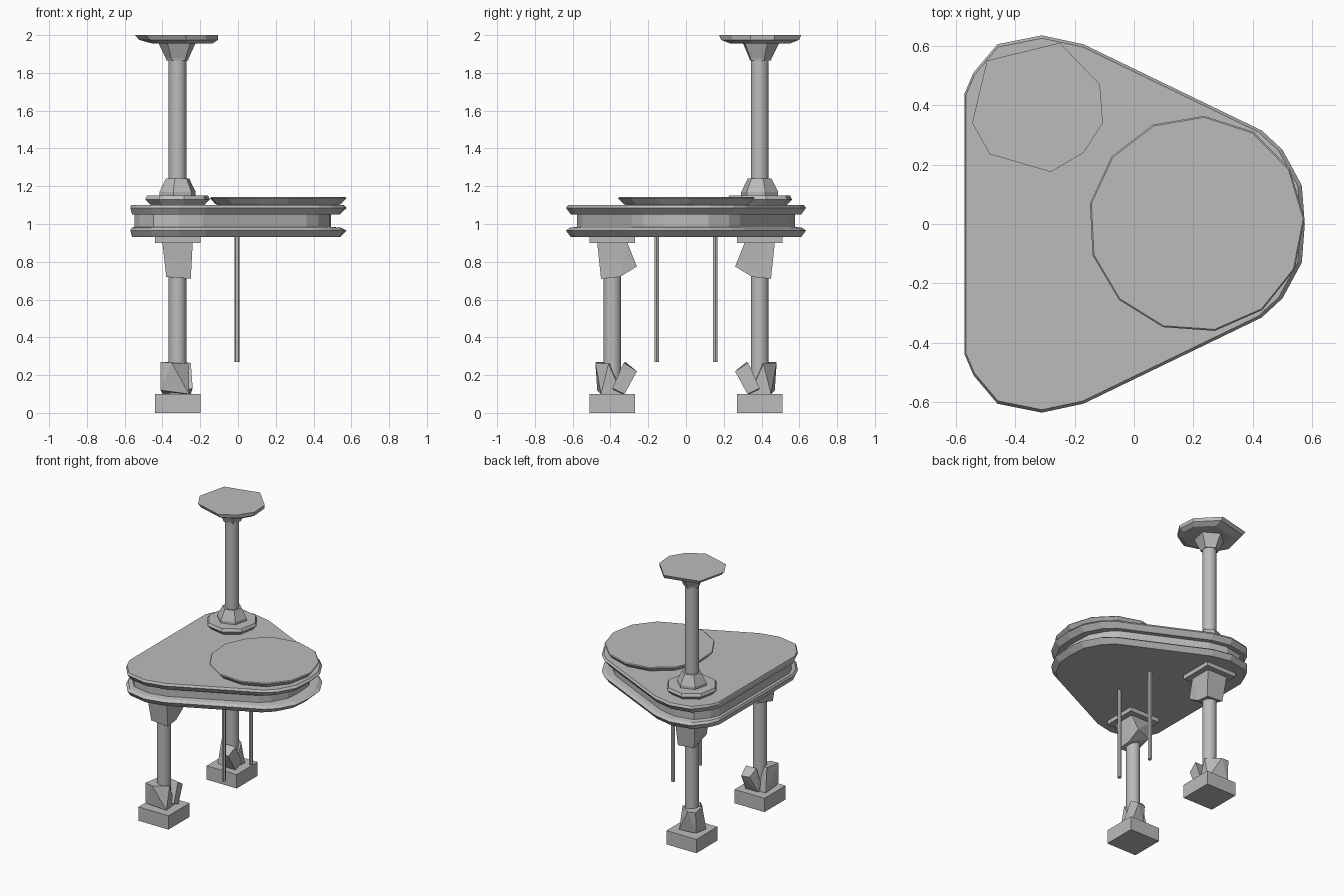
import bpy, bmesh, math
from mathutils import Vector

cube = bpy.data.objects.get("Cube")
if cube:
    bpy.data.objects.remove(cube, do_unlink=True)

grey = bpy.data.materials.new("plain_grey")
grey.use_nodes = True
grey.diffuse_color = (0.5, 0.5, 0.5, 1)
grey.node_tree.nodes["Principled BSDF"].inputs["Base Color"].default_value = (0.5, 0.5, 0.5, 1)


def finish(name, bm):
    bmesh.ops.recalc_face_normals(bm, faces=bm.faces)
    mesh = bpy.data.meshes.new(name)
    bm.to_mesh(mesh)
    bm.free()
    mesh.materials.append(grey)
    obj = bpy.data.objects.new(name, mesh)
    bpy.context.collection.objects.link(obj)
    return obj


def loft(name, rings):
    """Skin a stack of (height, outline) rings and cap both ends."""
    bm = bmesh.new()
    loops = [[bm.verts.new((x, y, z)) for x, y in pts] for z, pts in rings]
    n = len(loops[0])
    for low, high in zip(loops, loops[1:]):
        for i in range(n):
            j = (i + 1) % n
            bm.faces.new((low[i], low[j], high[j], high[i]))
    bm.faces.new(loops[0])
    bm.faces.new(loops[-1])
    return finish(name, bm)


def hull(name, points):
    bm = bmesh.new()
    verts = [bm.verts.new(p) for p in points]
    bmesh.ops.convex_hull(bm, input=verts)
    return finish(name, bm)


def ngon(c, r, n, turn=0.0):
    return [(c[0] + r * math.cos(turn + math.tau * i / n),
             c[1] + r * math.sin(turn + math.tau * i / n)) for i in range(n)]


def scaled(pts, c, s, dx=0.0):
    return [(c[0] + (x - c[0]) * s + dx, c[1] + (y - c[1]) * s) for x, y in pts]


def stack(name, c, n, profile, turn=0.0):
    return loft(name, [(z, ngon(c, r, n, turn)) for r, z in profile])


def smooth(obj):
    bpy.ops.object.select_all(action='DESELECT')
    obj.select_set(True)
    bpy.context.view_layer.objects.active = obj
    bpy.ops.object.shade_smooth_by_angle(angle=math.radians(35))


# Rounded triangular deck with a groove around its edge
half = [(0.575, 0), (0.565, 0.13), (0.5, 0.25), (0.43, 0.315), (-0.17, 0.605),
        (-0.31, 0.635), (-0.46, 0.605), (-0.54, 0.51), (-0.57, 0.44)]
outline = half + [(x, -y) for x, y in reversed(half[1:])]
pivot = (-0.33, 0)
loft("deck", [(z, scaled(outline, pivot, s)) for z, s in
              ((0.93, 0.96), (0.965, 1), (0.98, 0.97), (0.985, 0.91),
               (1.05, 0.91), (1.05, 0.96), (1.085, 1), (1.10, 0.985))])

# Round raised platform at the nose
stack("round_platform", (0.21, 0), 13,
      ((0.30, 1.095), (0.335, 1.105), (0.365, 1.137), (0.36, 1.142)), 0.05)

# Upper post with its base collars and top dish
mast = (-0.32, 0.39)
stack("mast_base", mast, 8, ((0.14, 1.095), (0.175, 1.13), (0.165, 1.15), (0.10, 1.152)), 0.2)
stack("mast_collar", mast, 6, ((0.10, 1.15), (0.10, 1.17), (0.065, 1.24)), 0.3)
smooth(stack("mast_post", mast, 14, ((0.047, 1.14), (0.047, 1.9))))
stack("mast_capital", mast, 5, ((0.06, 1.865), (0.065, 1.88), (0.105, 1.96)), 0.4)
dish = [(-0.495, 0.55), (-0.25, 0.61), (-0.115, 0.47), (-0.105, 0.34),
        (-0.17, 0.24), (-0.28, 0.175), (-0.485, 0.235), (-0.545, 0.34)]
loft("mast_dish", [(1.955, scaled(dish, mast, 0.72, 0.03)),
                   (1.975, scaled(dish, mast, 0.95, 0.01)), (2.0, dish)])

# Two legs, mirrored front to back; d is the offset towards the middle
for side, label in ((-1, "front"), (1, "back")):
    c = (-0.32, side * 0.39)

    def leg_hull(name, pts):
        hull(label + name, [(c[0] + x, c[1] - side * d, z) for x, d, z in pts])

    diag = math.pi / 4
    stack(label + "_foot", c, 4, ((0.17, 0), (0.17, 0.10)), diag)
    stack(label + "_top_plate", c, 4, ((0.17, 0.90), (0.17, 0.935)), diag)
    smooth(stack(label + "_post", c, 14, ((0.047, 0.09), (0.047, 0.91))))
    # Faceted collar under the deck
    leg_hull("_upper_collar", [(-0.08, -0.08, 0.9), (0.08, -0.08, 0.9), (-0.08, 0.08, 0.9),
                               (0.08, 0.08, 0.9), (-0.05, 0.10, 0.76), (0.065, 0.13, 0.775),
                               (-0.06, -0.06, 0.72), (0.07, -0.06, 0.71), (0.07, 0.04, 0.72)])
    # Angular ankle blocks: one upright, one leaning inwards
    leg_hull("_ankle_outer", [(-0.09, -0.085, 0.27), (-0.03, -0.09, 0.265), (0.06, -0.02, 0.26),
                              (-0.07, 0.02, 0.27), (-0.09, -0.08, 0.12), (0.06, -0.06, 0.10),
                              (-0.08, 0.05, 0.10), (0.05, 0.05, 0.10)])
    leg_hull("_ankle_inner", [(-0.02, 0.07, 0.27), (0.07, 0.06, 0.265), (0.06, 0.13, 0.22),
                              (0, 0.12, 0.22), (0.08, 0.0, 0.13), (-0.04, 0.02, 0.10),
                              (0.07, 0.065, 0.10), (-0.03, 0.065, 0.10)])
    # Thin rod hanging below the deck
    stack(label + "_hanging_rod", (-0.005, side * 0.155), 6, ((0.014, 0.27), (0.014, 0.94)))
